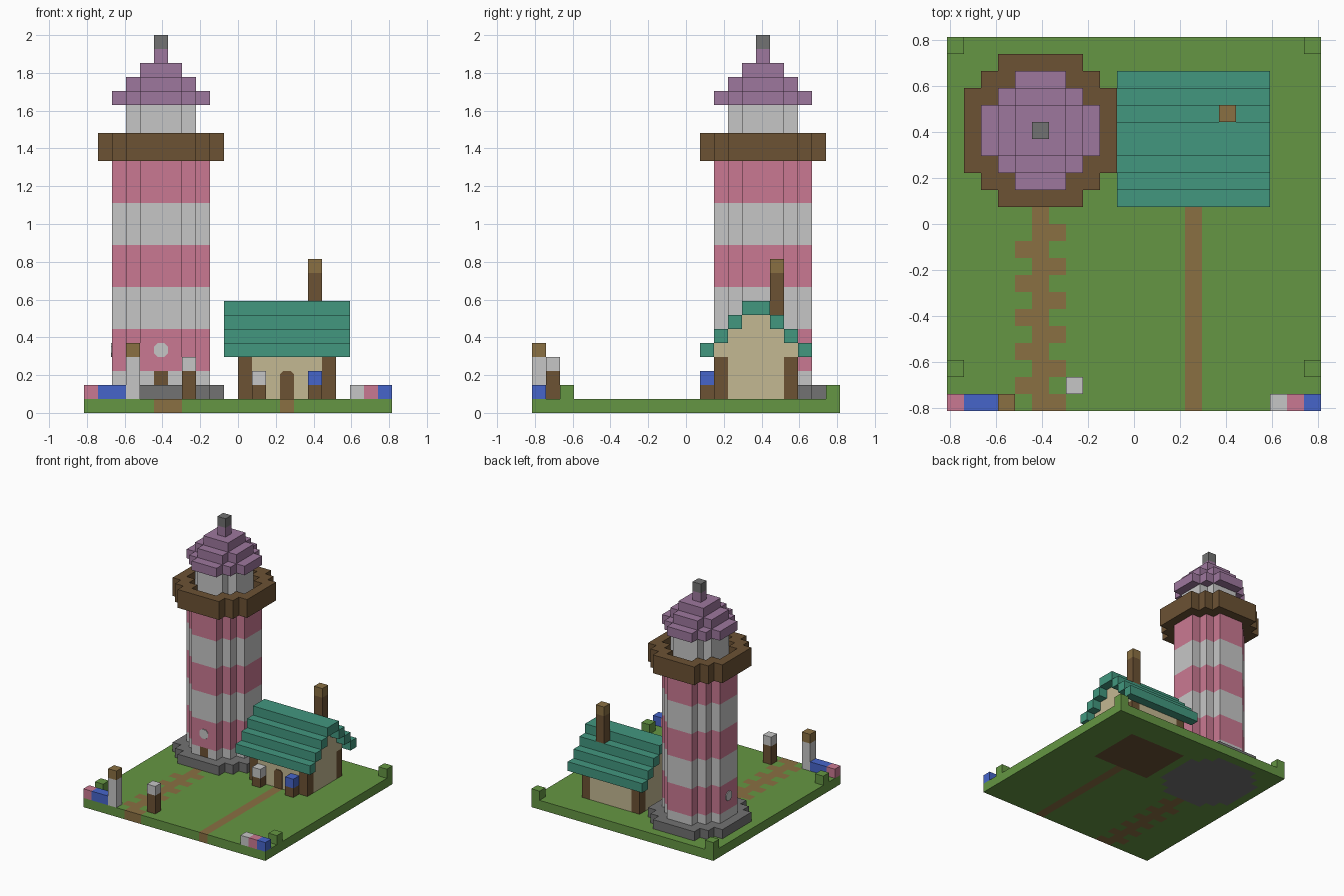
import bpy, bmesh
from itertools import product
from mathutils import Vector

if "Cube" in bpy.data.objects:
    bpy.data.objects.remove(bpy.data.objects["Cube"])

U = 2 / 27      # edge of one block
HALF = 11       # half the ground width in blocks


# Materials
def material(name, rgb):
    linear = [(c / 255 / 12.92) if c < 11 else ((c / 255 + 0.055) / 1.055) ** 2.4 for c in rgb]
    mat = bpy.data.materials.new(name)
    mat.use_nodes = True
    mat.diffuse_color = (*linear, 1)
    bsdf = mat.node_tree.nodes["Principled BSDF"]
    bsdf.inputs["Base Color"].default_value = (*linear, 1)
    bsdf.inputs["Roughness"].default_value = 0.9
    return mat


GRASS = material("grass green", (101, 150, 67))
PINK = material("pink", (202, 121, 146))
WHITE = material("pale grey", (198, 198, 198))
STONE = material("stone grey", (114, 114, 114))
WOOD = material("dark wood", (108, 82, 52))
EARTH = material("earth brown", (138, 112, 66))
SAND = material("sand", (196, 184, 146))
TEAL = material("roof teal", (66, 151, 127))
PURPLE = material("roof purple", (157, 119, 157))
BLUE = material("flower blue", (70, 101, 202))


def finish(name, bm, mats):
    mesh = bpy.data.meshes.new(name)
    bm.to_mesh(mesh)
    bm.free()
    for mat in mats:
        mesh.materials.append(mat)
    obj = bpy.data.objects.new(name, mesh)
    bpy.context.collection.objects.link(obj)


def point(p):
    return Vector((p[0] - HALF, p[1] - HALF, p[2])) * U


# Block sets: a dictionary of cell -> material, skinned on its outer sides only
def box(x, y, z, mat):
    return {c: mat for c in product(range(*x), range(*y), range(*z))}


def disk(radius, z, mat, cx=5, cy=16):
    reach = (0, 2, 3, 4, 6)[radius]
    span = range(-radius, radius + 1)
    return {(cx + a, cy + b, k): mat for a, b, k in product(span, span, range(*z))
            if abs(a) + abs(b) <= reach}


def skin(name, cells):
    bm = bmesh.new()
    verts = {}
    mats = list(dict.fromkeys(cells.values()))
    for cell, mat in cells.items():
        for axis, side in product(range(3), (0, 1)):
            beside = list(cell)
            beside[axis] += 2 * side - 1
            if tuple(beside) in cells:
                continue
            ring = []
            for a, b in ((0, 0), (1, 0), (1, 1), (0, 1)):
                p = list(cell)
                p[axis] += side
                p[(axis + 1) % 3] += a
                p[(axis + 2) % 3] += b
                p = tuple(p)
                if p not in verts:
                    verts[p] = bm.verts.new(point(p))
                ring.append(verts[p])
            face = bm.faces.new(ring if side else ring[::-1])
            face.material_index = mats.index(mat)
    finish(name, bm, mats)


# Thin plate with cut corners on a front (axis 0) or side (axis 1) wall
def plate(name, corner, axis, height, cut, foot_cut, mat):
    outline = [(foot_cut, 0), (1 - foot_cut, 0), (1, foot_cut), (1, height - cut),
               (1 - cut, height), (cut, height), (0, height - cut), (0, foot_cut)]
    bm = bmesh.new()
    ring = []
    for a, h in outline:
        p = list(corner)
        p[axis] += a
        p[2] += h
        ring.append(bm.verts.new(point(p)))
    bmesh.ops.remove_doubles(bm, verts=ring, dist=0.0001)
    face = bm.faces.new(list(bm.verts))
    out = bmesh.ops.extrude_face_region(bm, geom=[face])["geom"]
    push = Vector((0, -0.006, 0)) if axis == 0 else Vector((-0.006, 0, 0))
    bmesh.ops.translate(bm, vec=push, verts=[g for g in out if isinstance(g, bmesh.types.BMVert)])
    bmesh.ops.recalc_face_normals(bm, faces=bm.faces)
    finish(name, bm, [mat])


# Ground with footings, a straight path and a zigzag path set into it
ground = box((0, 22), (0, 22), (0, 1), GRASS)
ground |= box((14, 15), (0, 13), (0, 1), EARTH)
ground |= box((5, 6), (0, 12), (0, 1), EARTH)
for row in range(11):
    ground[(4 if row % 2 else 6, row, 0)] = EARTH
ground |= disk(4, (0, 1), STONE)
ground |= box((11, 18), (13, 19), (0, 1), WOOD)
skin("ground", ground)
for i, (x, y) in enumerate(product((0, 21), (2, 21))):
    skin(f"corner_bush_{i + 1}", {(x, y, 1): GRASS})

# Tower: stone base, striped shaft, gallery, lantern, roof
skin("tower_base", {c: m for c, m in disk(4, (1, 2), STONE).items()
                    if c not in disk(3, (1, 2), STONE)})
shaft = {}
for k in range(1, 18):
    shaft |= disk(3, (k, k + 1), PINK if k // 3 % 2 else WHITE)
shaft |= box((5, 6), (13, 14), (1, 3), WOOD)
skin("tower_shaft", shaft)
plate("tower_window_front", (5, 13, 4), 0, 1, 0.27, 0.27, WHITE)
plate("tower_window_right", (2, 16, 4), 1, 1, 0.27, 0.27, WHITE)

gallery = disk(4, (18, 20), WOOD)
for cell in disk(3, (19, 20), WOOD):
    del gallery[cell]
skin("gallery", gallery)
skin("lantern_room", disk(2, (19, 22), WHITE))
roof = {}
for k, radius in enumerate((3, 2, 1, 0)):
    roof |= disk(radius, (22 + k, 23 + k), PURPLE)
skin("tower_roof", roof)
skin("finial", disk(0, (26, 27), STONE))

# Cottage: walls with gables, corner posts, stepped roof, door, chimney
walls = box((11, 18), (13, 19), (1, 5), SAND)
walls |= box((11, 18), (14, 18), (5, 6), SAND)
walls |= box((11, 18), (15, 17), (6, 7), SAND)
for x, y in product((11, 17), (13, 18)):
    walls |= box((x, x + 1), (y, y + 1), (1, 4), WOOD)
skin("cottage_walls", walls)
cottage_roof = {}
for step in range(4):
    for y in (12 + step, 19 - step):
        cottage_roof |= box((10, 19), (y, y + 1), (4 + step, 5 + step), TEAL)
skin("cottage_roof", cottage_roof)
plate("cottage_door", (14, 13, 1), 0, 2, 0.25, 0, WOOD)
skin("chimney", box((16, 17), (17, 18), (7, 10), WOOD) | {(16, 17, 10): EARTH})

# Flower stands and posts: position, post height and colour, top colour
stands = {
    "cottage_stand_right": (12, 12, 1, WOOD, WHITE),
    "cottage_stand_left": (16, 12, 1, WOOD, BLUE),
    "path_post": (7, 1, 2, WOOD, WHITE),
    "corner_post": (3, 0, 3, WHITE, EARTH),
}
for name, (x, y, h, post, top) in stands.items():
    skin(name, box((x, x + 1), (y, y + 1), (1, 1 + h), post) | {(x, y, 1 + h): top})

# Flower beds on the front edge
skin("flower_bed_right", {(x, 0, 1): m for x, m in enumerate((PINK, BLUE, BLUE))})
skin("flower_bed_left", {(19 + x, 0, 1): m for x, m in enumerate((WHITE, PINK, BLUE))})
